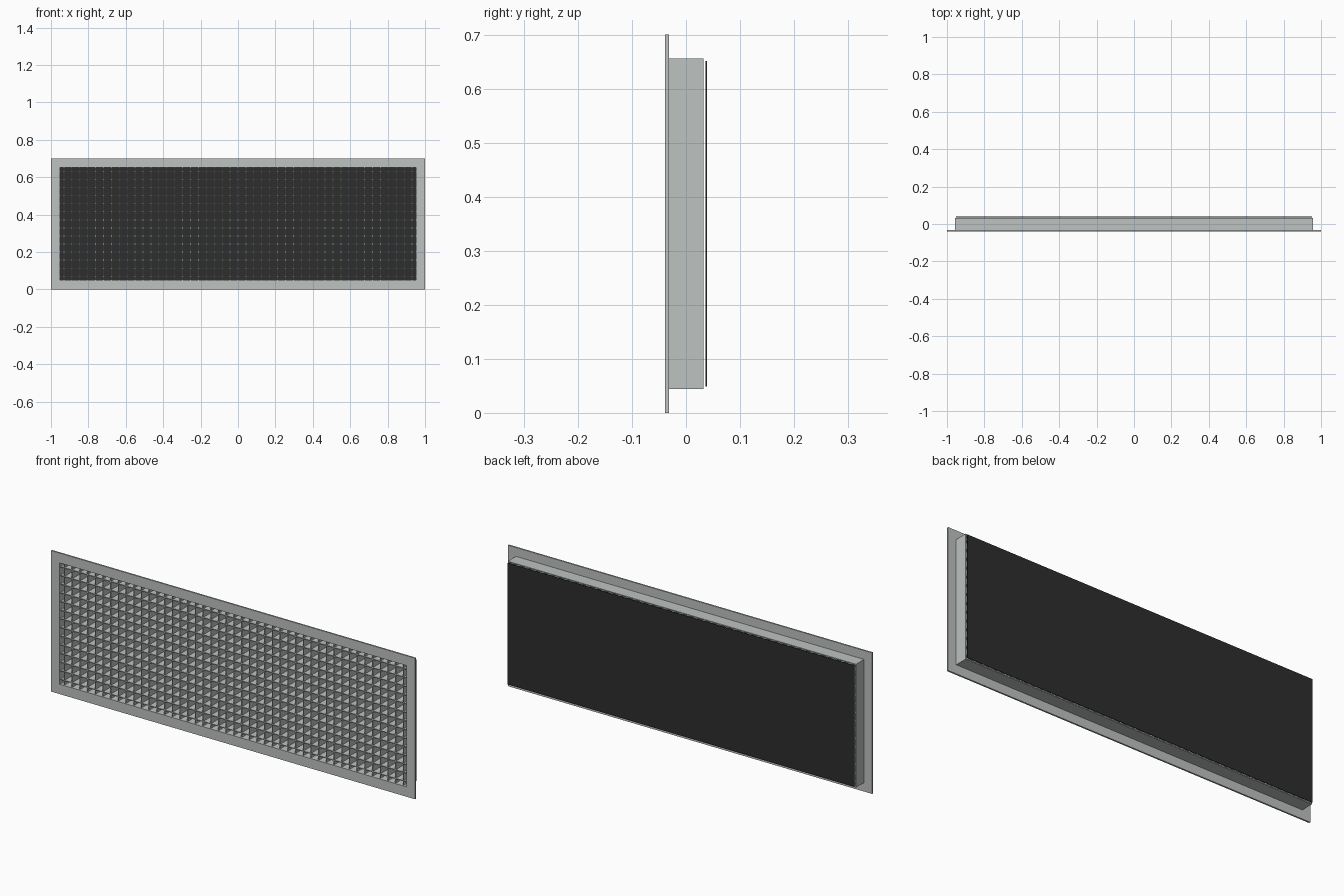
import bpy
import bmesh
from mathutils import Matrix, Vector

if "Cube" in bpy.data.objects:
    bpy.data.objects.remove(bpy.data.objects["Cube"])

MID_Z = 0.35
OPEN_X, OPEN_Z = 0.952, 0.301            # half size of the opening
COLUMNS, ROWS = 45, 14                   # number of blades each way
BLADE = 0.004                            # blade thickness


def material(name, rgb):
    m = bpy.data.materials.new(name)
    m.diffuse_color = (*rgb, 1.0)
    m.use_nodes = True
    m.node_tree.nodes["Principled BSDF"].inputs["Base Color"].default_value = m.diffuse_color
    return m


metal = material("light grey metal", (0.51, 0.54, 0.525))
dark = material("charcoal backing", (0.027, 0.027, 0.027))


def finish(name, bm, mat):
    mesh = bpy.data.meshes.new(name)
    bmesh.ops.recalc_face_normals(bm, faces=bm.faces)
    bm.to_mesh(mesh)
    bm.free()
    mesh.materials.append(mat)
    ob = bpy.data.objects.new(name, mesh)
    bpy.context.collection.objects.link(ob)


def add_box(bm, lo, hi):
    lo, hi = Vector(lo), Vector(hi)
    m = Matrix.Translation((lo + hi) / 2) @ Matrix.Diagonal((*(hi - lo), 1))
    bmesh.ops.create_cube(bm, size=1, matrix=m)


def ring(name, outer, inner, y0, y1):
    """Rectangular tube along y, given outer and inner half sizes."""
    bm = bmesh.new()
    corners = [(-1, -1), (1, -1), (1, 1), (-1, 1)]
    loops = [[bm.verts.new((sx * hx, y, MID_Z + sz * hz)) for sx, sz in corners]
             for (hx, hz), y in ((outer, y0), (inner, y0), (inner, y1), (outer, y1))]
    for a, b in zip(loops, loops[1:] + loops[:1]):
        for i in range(4):
            j = (i + 1) % 4
            bm.faces.new((a[i], a[j], b[j], b[i]))
    finish(name, bm, metal)


# Front flange and the sleeve behind it
ring("front_flange", (1.0, 0.35), (OPEN_X, OPEN_Z), -0.039, -0.031)
ring("rear_sleeve", (0.956, 0.306), (OPEN_X, OPEN_Z), -0.031, 0.032)

# Upright blades
bm = bmesh.new()
for i in range(COLUMNS):
    x = -OPEN_X + (i + 0.5) * 2 * OPEN_X / COLUMNS
    add_box(bm, (x - BLADE / 2, -0.033, MID_Z - OPEN_Z),
            (x + BLADE / 2, 0.031, MID_Z + OPEN_Z))
finish("upright_blades", bm, metal)

# Level blades
bm = bmesh.new()
for i in range(ROWS):
    z = MID_Z - OPEN_Z + (i + 0.5) * 2 * OPEN_Z / ROWS
    add_box(bm, (-OPEN_X, -0.033, z - BLADE / 2), (OPEN_X, 0.031, z + BLADE / 2))
finish("level_blades", bm, metal)

# Dark backing sheet just behind the sleeve
bm = bmesh.new()
add_box(bm, (-OPEN_X, 0.036, MID_Z - OPEN_Z), (OPEN_X, 0.039, MID_Z + OPEN_Z))
finish("backing_sheet", bm, dark)
